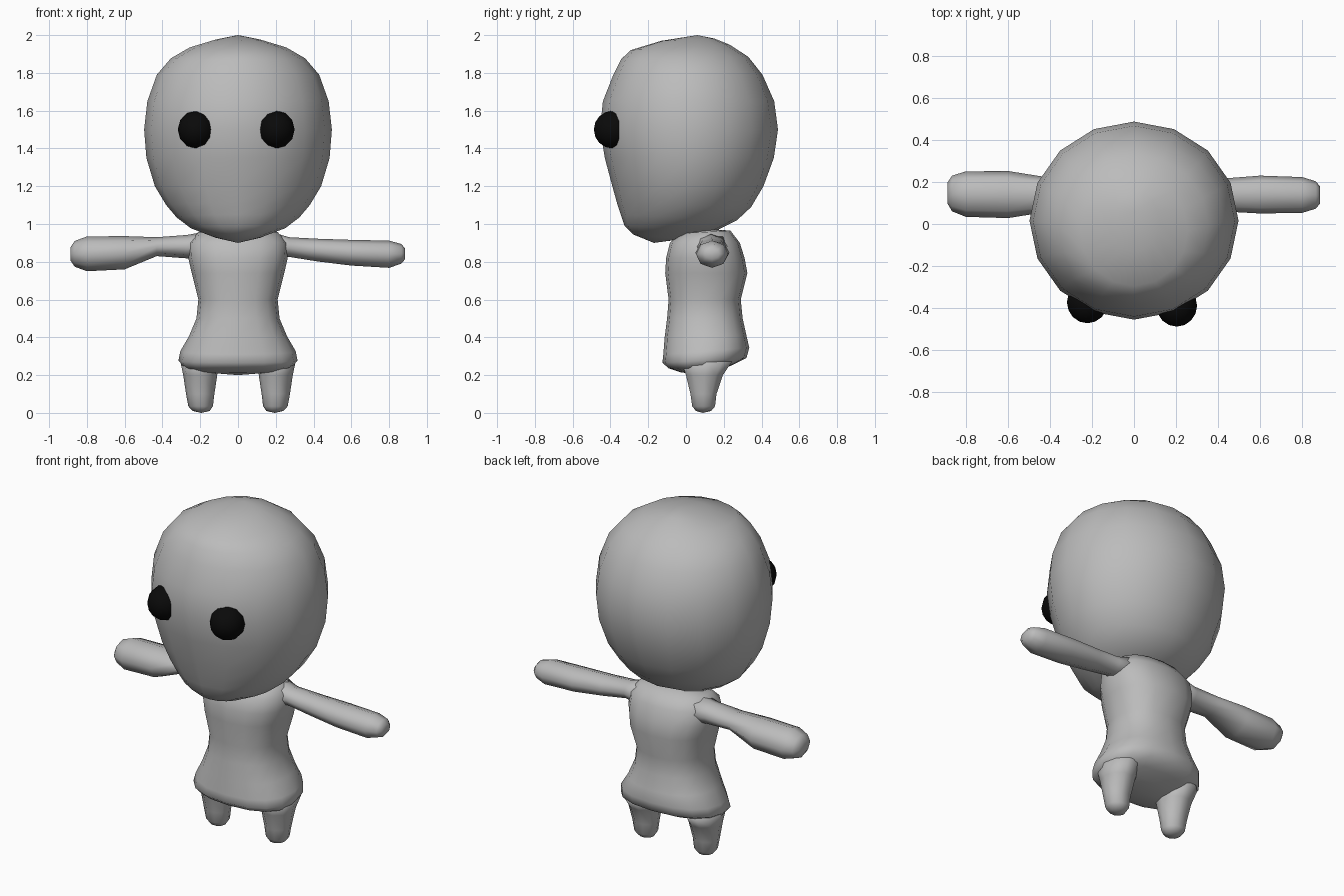
import bpy, bmesh, math
from mathutils import Vector

if "Cube" in bpy.data.objects:
    bpy.data.objects.remove(bpy.data.objects["Cube"])


def material(name, rgb):
    m = bpy.data.materials.new(name)
    m.diffuse_color = (*rgb, 1)
    m.use_nodes = True
    m.node_tree.nodes["Principled BSDF"].inputs["Base Color"].default_value = m.diffuse_color
    return m


GREY = material("soft grey", (0.5, 0.5, 0.5))
BLACK = material("eye black", (0.003, 0.003, 0.003))


def loft(name, rings, start, end, mat=GREY):
    """Skin a list of point rings and close both ends on a pole."""
    bm = bmesh.new()
    loops = [[bm.verts.new(p) for p in ring] for ring in rings]
    n = len(loops[0])
    for a, b in zip(loops, loops[1:]):
        for i in range(n):
            j = (i + 1) % n
            bm.faces.new((a[i], a[j], b[j], b[i]))
    for loop, pole in ((loops[0], start), (loops[-1], end)):
        v = bm.verts.new(pole)
        for i in range(n):
            bm.faces.new((loop[i], loop[(i + 1) % n], v))
    bmesh.ops.recalc_face_normals(bm, faces=bm.faces)
    me = bpy.data.meshes.new(name)
    bm.to_mesh(me)
    bm.free()
    for p in me.polygons:
        p.use_smooth = True
    me.materials.append(mat)
    ob = bpy.data.objects.new(name, me)
    bpy.context.collection.objects.link(ob)
    return ob


def ring(yf, zf, yb, zb, hx, n=16, cx=0, power=1.0):
    """Tilted oval from its front point, back point and half width."""
    pts = []
    for i in range(n):
        a = 2 * math.pi * i / n
        c, s = math.cos(a), math.sin(a)
        c = math.copysign(abs(c) ** power, c)
        s = math.copysign(abs(s) ** power, s)
        t = (s + 1) / 2
        pts.append(Vector((cx + hx * c, yf + (yb - yf) * t, zf + (zb - zf) * t)))
    return pts


# Head: wide skull, narrowing to a chin that sits forward
head = [(-.28, .945, -.02, .92, .13), (-.325, .99, .16, .965, .25),
        (-.345, 1.05, .27, 1.02, .325), (-.365, 1.11, .345, 1.09, .38),
        (-.39, 1.2, .41, 1.2, .44), (-.43, 1.35, .465, 1.35, .485),
        (-.455, 1.5, .487, 1.5, .497), (-.44, 1.65, .467, 1.65, .48),
        (-.385, 1.79, .405, 1.79, .43), (-.345, 1.87, .33, 1.885, .355),
        (-.295, 1.92, .23, 1.95, .255), (-.13, 1.97, .15, 1.982, .12)]
loft("head", [ring(*r) for r in head], (0, -.17, .9), (0, .06, 2.0))

# Torso: pinched waist and flared hips, slightly boxy
torso = [(-.03, .215, .18, .225, .24), (-.09, .235, .25, .255, .29),
         (-.125, .265, .32, .29, .315), (-.12, .31, .335, .345, .305),
         (-.113, .4, .32, .41, .26), (-.10, .5, .30, .5, .22),
         (-.092, .6, .29, .6, .21), (-.11, .74, .325, .74, .245),
         (-.105, .82, .31, .82, .263), (-.085, .9, .285, .9, .26),
         (-.03, .95, .235, .965, .21)]
loft("torso", [ring(*r, power=.85) for r in torso], (0, .08, .20), (0, .1, .975))

# Legs: short tapered stubs
leg = [(-.03, .27, .25, .27, .10, .205), (-.005, .2, .2, .2, .09, .20),
       (.02, .1, .165, .1, .075, .20), (.03, .035, .157, .035, .065, .198),
       (.05, .01, .135, .01, .045, .195)]
for side, label in ((-1, "left"), (1, "right")):
    rings = [ring(a, b, c, d, w, 10, side * x) for a, b, c, d, w, x in leg]
    loft(label + "_leg", rings, (side * .205, .1, .33), (side * .195, .09, 0))

# Arms: stations of (x, z centre, z half, y centre, y half)
arms = {
    "left_arm": [(-.17, .885, .075, .13, .10), (-.27, .88, .062, .135, .08),
                 (-.43, .88, .05, .14, .085), (-.6, .848, .088, .14, .112),
                 (-.8, .842, .092, .142, .108), (-.865, .842, .068, .145, .085),
                 (-.887, .842, .035, .147, .05)],
    "right_arm": [(.17, .885, .075, .13, .10), (.27, .878, .052, .135, .07),
                  (.42, .862, .06, .138, .078), (.6, .848, .068, .14, .09),
                  (.8, .84, .072, .138, .085), (.865, .842, .052, .138, .065),
                  (.885, .842, .028, .138, .04)],
}
for name, stations in arms.items():
    rings = [[Vector((x, yc + hy * math.cos(i * math.pi / 4),
                      zc + hz * math.sin(i * math.pi / 4))) for i in range(8)]
             for x, zc, hz, yc, hy in stations]
    s, e = stations[0], stations[-1]
    loft(name, rings, (s[0] * .6, s[3], s[1]), (e[0], e[3], e[1]))

# Eyes: dark balls half sunk into the face
for name, x, y in (("left_eye", -.222, -.372), ("right_eye", .203, -.388)):
    bpy.ops.mesh.primitive_uv_sphere_add(segments=12, ring_count=8, radius=.1,
                                         location=(x, y, 1.5),
                                         rotation=(math.pi / 2, 0, 0))
    eye = bpy.context.object
    eye.name = name
    eye.scale = (.97, 1, 1)
    eye.data.materials.append(BLACK)
    bpy.ops.object.shade_smooth()
